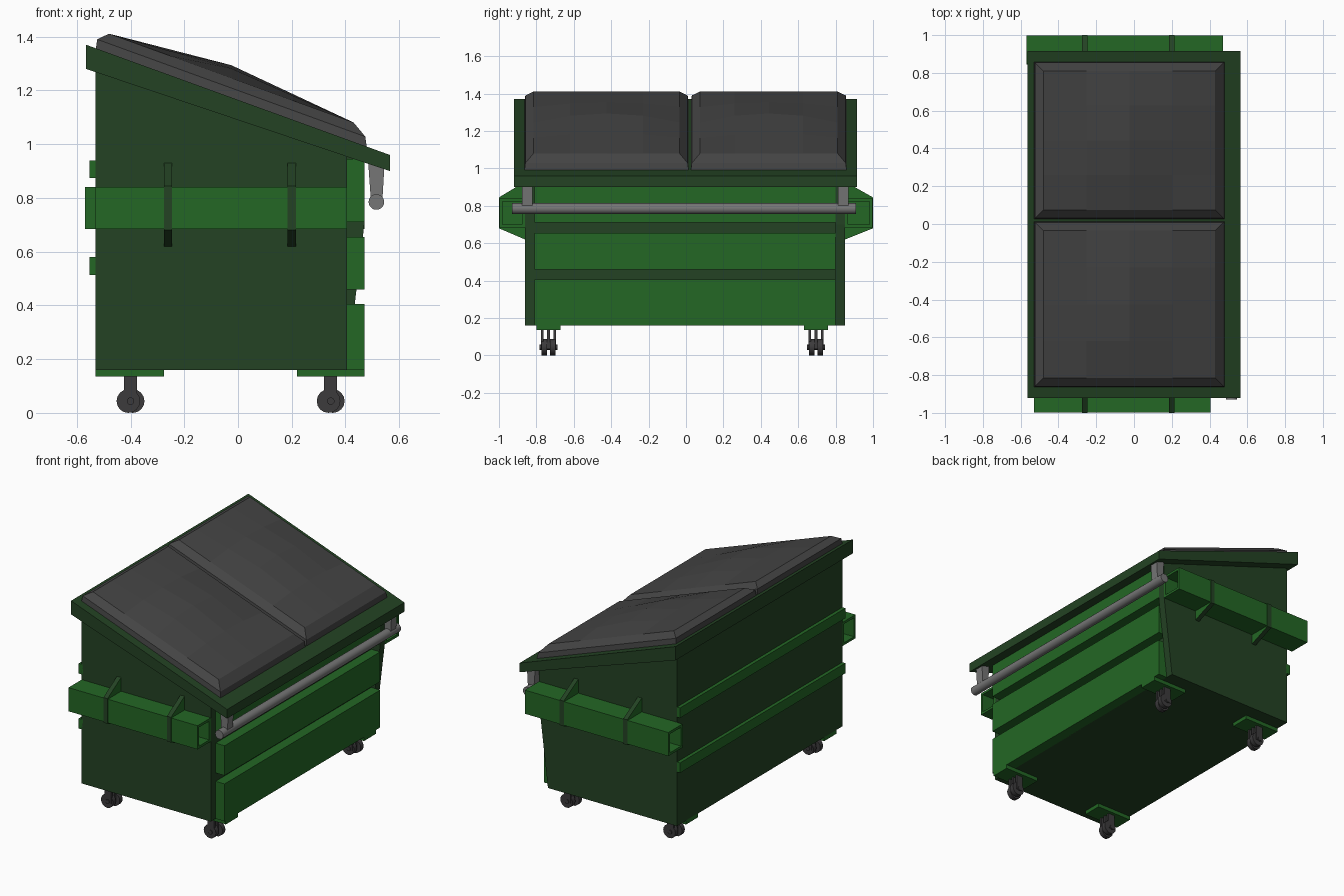
import bpy, bmesh, math
from mathutils import Vector

if "Cube" in bpy.data.objects:
    bpy.data.objects.remove(bpy.data.objects["Cube"])


def material(name, r, g, b, rough=0.7):
    m = bpy.data.materials.new(name)
    m.use_nodes = True
    m.diffuse_color = (r, g, b, 1)
    bsdf = m.node_tree.nodes["Principled BSDF"]
    bsdf.inputs["Base Color"].default_value = (r, g, b, 1)
    bsdf.inputs["Roughness"].default_value = rough
    return m


DARK = material("dark green", 0.017, 0.055, 0.017)
GREEN = material("bright green", 0.017, 0.135, 0.018)
LID = material("lid grey", 0.058, 0.058, 0.058)
STEEL = material("steel grey", 0.18, 0.18, 0.18)
WHEEL = material("wheel grey", 0.045, 0.043, 0.045)


def finish(bm, name, *mats):
    bmesh.ops.recalc_face_normals(bm, faces=bm.faces)
    me = bpy.data.meshes.new(name)
    bm.to_mesh(me)
    bm.free()
    ob = bpy.data.objects.new(name, me)
    bpy.context.collection.objects.link(ob)
    for m in mats:
        me.materials.append(m)
    return ob


def box(name, mat, xs, ys, zs):
    bm = bmesh.new()
    bmesh.ops.create_cube(bm, size=1)
    for v in bm.verts:
        v.co = [r[0] if c < 0 else r[1] for c, r in zip(v.co, (xs, ys, zs))]
    return finish(bm, name, mat)


def prism(name, mats, profile, axis, a, b):
    """Extrude an (x, z) profile along y, or a (y, z) profile along x."""
    bm = bmesh.new()
    place = (lambda p: (p[0], a, p[1])) if axis == "y" else (lambda p: (a, p[0], p[1]))
    face = bm.faces.new([bm.verts.new(place(p)) for p in profile])
    ext = bmesh.ops.extrude_face_region(bm, geom=[face])["geom"]
    shift = Vector((0, b - a, 0)) if axis == "y" else Vector((b - a, 0, 0))
    bmesh.ops.translate(bm, vec=shift, verts=[g for g in ext if isinstance(g, bmesh.types.BMVert)])
    return finish(bm, name, *mats)


def rod(name, mat, centre, radius, length, sides=20):
    bpy.ops.mesh.primitive_cylinder_add(vertices=sides, radius=radius, depth=length,
                                        location=centre, rotation=(math.pi / 2, 0, 0))
    ob = bpy.context.object
    ob.name = name
    ob.data.materials.append(mat)
    bpy.ops.object.shade_smooth_by_angle(angle=math.radians(40))
    return ob


def rim_top(x):
    return 1.165 - 0.363 * x


# Main container with a sloping top, and the tapered end plate
prism("container", [DARK], [(-0.53, 0.16), (0.405, 0.16), (0.405, 0.98), (-0.53, 1.30)], "y", -0.86, 0.80)
prism("end_plate", [DARK], [(-0.53, 0.16), (0.405, 0.16), (0.47, 0.70), (0.47, 0.96), (-0.53, 1.30)],
      "y", 0.80, 0.85)

# Overhanging rim under the lids
prism("rim", [DARK], [(-0.565, 1.28), (0.565, 0.90), (0.565, 0.96), (-0.565, 1.37)], "y", -0.92, 0.915)

# Front panels and back rails
for i, (low, high) in enumerate([(0.16, 0.405), (0.46, 0.655), (0.71, 0.945)]):
    box(f"front_panel_{i}", GREEN, (0.40, 0.47), (-0.81, 0.80), (low, high))
for i, z in enumerate((0.547, 0.907)):
    box(f"back_rail_{i}", GREEN, (-0.552, -0.52), (-0.86, 0.85), (z - 0.033, z + 0.033))


# Crowned lids with bevelled borders
def lid(name, y0, y1):
    bm = bmesh.new()
    x0, x1 = -0.53, 0.48
    loops = []
    for inset, lift in ((0, -0.01), (0.006, 0.035), (0.05, 0.072)):
        ring = []
        for i, j in ((0, 0), (1, 0), (2, 0), (3, 0), (4, 0), (4, 1), (4, 2), (4, 3),
                     (4, 4), (3, 4), (2, 4), (1, 4), (0, 4), (0, 3), (0, 2), (0, 1)):
            x = x0 + inset + (x1 - x0 - 2 * inset) * i / 4
            y = y0 + inset + (y1 - y0 - 2 * inset) * j / 4
            ring.append(((i, j), bm.verts.new((x, y, rim_top(x) + lift))))
        loops.append(ring)
    for lower, upper in zip(loops, loops[1:]):
        for k in range(16):
            n = (k + 1) % 16
            bm.faces.new((lower[k][1], lower[n][1], upper[n][1], upper[k][1]))
    bm.faces.new([v for _, v in loops[0]])
    grid = dict(loops[-1])
    for i in range(1, 4):
        for j in range(1, 4):
            x = grid[(i, 0)].co.x
            y = grid[(0, j)].co.y
            u, w = abs(i - 2) / 2, (j - 2) / 2
            grid[(i, j)] = bm.verts.new((x, y, rim_top(x) + 0.072 + 0.048 * (1 - u) * (1 - w * w)))
    for i in range(4):
        for j in range(4):
            bm.faces.new((grid[(i, j)], grid[(i + 1, j)], grid[(i + 1, j + 1)], grid[(i, j + 1)]))
    finish(bm, name, LID)


lid("lid_right", -0.865, 0.015)
lid("lid_left", 0.025, 0.86)

# Hollow fork pockets with wrapped ribs on both ends
for side, s, wall, x0, x1 in (("right", -1, 0.86, -0.53, 0.405), ("left", 1, 0.85, -0.57, 0.47)):
    def across(a, b):
        return sorted((s * a, s * b))
    t = 0.016
    box(f"pocket_top_{side}", GREEN, (x0, x1), across(wall, 0.997), (0.84 - t, 0.84))
    box(f"pocket_bottom_{side}", GREEN, (x0, x1), across(wall, 0.997), (0.685, 0.685 + t))
    box(f"pocket_outer_{side}", GREEN, (x0, x1), across(0.997 - t, 0.997), (0.685 + t, 0.84 - t))
    box(f"pocket_inner_{side}", GREEN, (x0, x1), across(wall - 0.005, wall + t), (0.685 + t, 0.84 - t))
    for i, x in enumerate((-0.26, 0.20)):
        profile = [(wall, 0.93), (1, 0.845), (1, 0.68), (wall, 0.62)]
        rib = prism(f"pocket_rib_{side}_{i}", [DARK, GREEN], [(s * y, z) for y, z in profile],
                    "x", x - 0.015, x + 0.015)
        for p in rib.data.polygons:
            p.material_index = 1 if abs(p.normal.x) > 0.9 else 0

# Handle bar with tapered hangers
rod("handle_bar", STEEL, (0.515, -0.01, 0.785), 0.029, 1.84)
for side, y in (("right", -0.85), ("left", 0.84)):
    prism(f"bar_hanger_{side}", [STEEL], [(0.484, 0.94), (0.546, 0.94), (0.537, 0.785), (0.495, 0.785)],
          "y", y - 0.028, y + 0.028)

# Twin-wheel casters on mounting plates
for end, cx, xs in (("back", -0.40, (-0.53, -0.275)), ("front", 0.345, (0.22, 0.47))):
    for side, cy in (("right", -0.735), ("left", 0.695)):
        tag = f"{end}_{side}"
        box(f"caster_plate_{tag}", GREEN, xs, (cy - 0.063, cy + 0.063), (0.135, 0.162))
        for k, d in enumerate((-1, 1)):
            rod(f"wheel_{tag}_{k}", WHEEL, (cx + 0.008 * d, cy + 0.023 * d, 0.044), 0.044, 0.03, 16)
        rod(f"axle_{tag}", WHEEL, (cx, cy, 0.044), 0.014, 0.094, 10)
        for k, d in enumerate((-1, 0, 1)):
            y = cy + 0.034 * d
            box(f"fork_{tag}_{k}", WHEEL, (cx - 0.024, cx + 0.024), (y - 0.007, y + 0.007), (0.035, 0.137))
